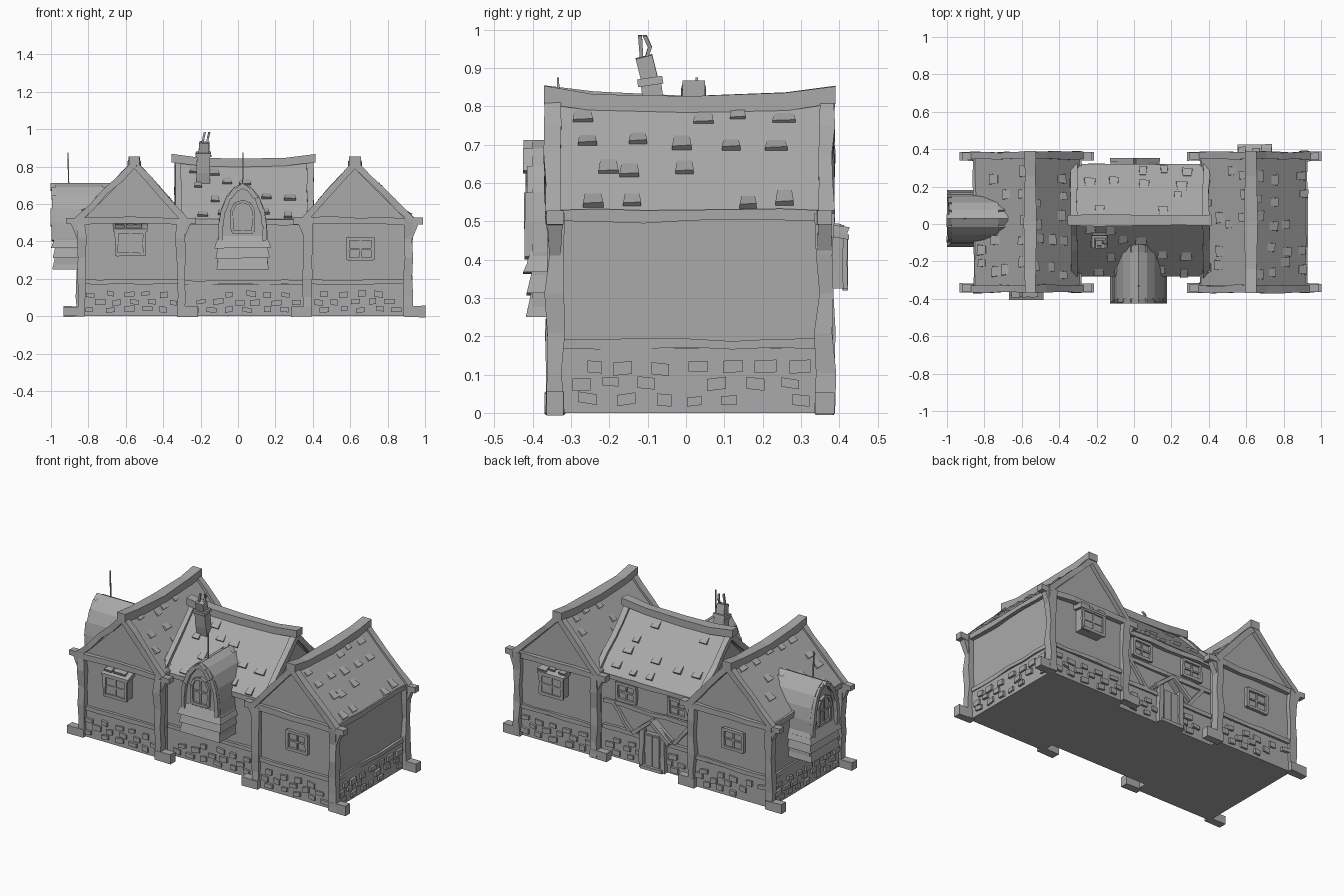
import bpy, bmesh, math, random
from mathutils import Matrix, Vector as V

random.seed(4)
cube = bpy.data.objects.get("Cube")
if cube:
    bpy.data.objects.remove(cube)

GREY = (0.4, 0.4, 0.4, 1)
mat = bpy.data.materials.new("plain grey")
mat.use_nodes = True
mat.diffuse_color = GREY
mat.node_tree.nodes["Principled BSDF"].inputs["Base Color"].default_value = GREY
jit = random.uniform
UP, BACK = V((0, 0, 1)), V((0, 1, 0))
turn = lambda deg: Matrix.Rotation(math.radians(deg), 4, 'Z')
move = lambda x, y, z=0: Matrix.Translation((x, y, z))


def finish(name, bm, M=Matrix()):
    bmesh.ops.transform(bm, matrix=M, verts=bm.verts)
    bmesh.ops.recalc_face_normals(bm, faces=bm.faces)
    me = bpy.data.meshes.new(name)
    bm.to_mesh(me)
    bm.free()
    me.materials.append(mat)
    bpy.context.collection.objects.link(bpy.data.objects.new(name, me))


def loft(bm, rings):
    rows = [[bm.verts.new(p) for p in r] for r in rings]
    n = len(rows[0])
    for a, b in zip(rows, rows[1:]):
        for i in range(n):
            bm.faces.new((a[i], a[(i + 1) % n], b[(i + 1) % n], b[i]))
    bm.faces.new(rows[0])
    bm.faces.new(rows[-1])


def box(bm, x0, x1, y0, y1, z0, z1):
    loft(bm, [[(x0, y0, z), (x1, y0, z), (x1, y1, z), (x0, y1, z)] for z in (z0, z1)])


def prism(bm, pts, axis, a, b):
    """Extrude an (x, z) outline along y, or a (y, z) outline along x."""
    place = (lambda p, t: (p[0], t, p[1])) if axis == 'y' else (lambda p, t: (t, p[0], p[1]))
    loft(bm, [[place(p, t) for p in pts] for t in (a, b)])


def timber(bm, pts, w, d, up=UP, rough=0.15):
    """Crooked hand-cut beam: w across, d along the up direction."""
    pts = [V(p) for p in pts]
    t = (pts[-1] - pts[0]).normalized()
    side = t.cross(up).normalized()
    top = side.cross(t)
    rings = []
    for p in pts:
        k, m = 0.5 * w * (1 + jit(-rough, rough)), 0.5 * d * (1 + jit(-rough, rough))
        rings.append([p + side * k * i + top * m * j for i, j in ((-1, -1), (1, -1), (1, 1), (-1, 1))])
    loft(bm, rings)


def wavy(a, b, n=5, amp=0.006):
    a, b = V(a), V(b)
    return [a.lerp(b, i / n) + V([jit(-amp, amp) for _ in range(3)]) * (0 < i < n) for i in range(n + 1)]


def tiles(bm, origin, along, slope, rows=4, cols=5):
    """Scattered lifted shingles on a roof slope."""
    origin, along, slope = V(origin), V(along), V(slope)
    a, s = along.normalized(), slope.normalized()
    n = a.cross(s)
    n = n if n.z > 0 else -n
    for r in range(rows):
        for c in range(cols):
            if random.random() < 0.25:
                continue
            p = origin + along * ((c + 0.5 + jit(-.3, .3)) / cols) + slope * ((r + 0.5 + jit(-.2, .2)) / rows)
            w, h, lift = jit(.02, .032), jit(.02, .028), jit(.014, .022)
            loft(bm, [[p - a * w - s * h + n * k, p + a * w - s * h + n * k * 0.8,
                       p + a * w * .8 + s * h + n * min(k, .004), p - a * w * .8 + s * h + n * min(k, .004)]
                      for k in (-.005, lift)])


def stones(bm, start, end, out, rows=3, top=0.15):
    """Rough stones standing out of the plinth."""
    start, end, out = V(start), V(end), V(out)
    length = (end - start).length
    a = (end - start) / length
    cols = round(length / 0.095)
    for r in range(rows):
        for c in range(cols):
            if random.random() < 0.12:
                continue
            u = (c + 0.3 + 0.4 * (r % 2) + jit(-.12, .12)) / cols * length
            p = start + a * u + UP * (0.03 + r * (top - 0.03) / rows + jit(0, .012))
            w, h, tilt = jit(.018, .029), jit(.011, .017), jit(-.004, .004)
            loft(bm, [[p - a * w - UP * (h - tilt) + out * k, p + a * w - UP * (h + tilt) + out * k,
                       p + a * w + UP * (h - tilt) + out * k, p - a * w + UP * (h + tilt) + out * k]
                      for k in (-.01, jit(.01, .016))])


def window(name, M, w, h, depth=0.012):
    """Four-pane window facing -y, centred on its own origin."""
    bm = bmesh.new()
    box(bm, -w, w, -depth * .3, .02, -h, h)
    for s in (-1, 1):
        timber(bm, wavy((s * w, -depth / 2, -h * 1.1), (s * w, -depth / 2, h * 1.1), 2, .002), .018, depth, BACK)
        timber(bm, wavy((-w, -depth / 2, s * h), (w, -depth / 2, s * h), 2, .002), depth, .018)
    timber(bm, [(0, -depth * .3, -h), (0, -depth * .3, h)], .01, depth * .8, BACK)
    timber(bm, [(-w, -depth * .3, 0), (w, -depth * .3, 0)], depth * .8, .01)
    finish(name, bm, M)


def wing(side, M):
    """Gabled wing: outer wall on -x, box window on -y, plain window on +y."""
    bm = bmesh.new()
    box(bm, -.255, .265, -.345, .345, 0, .52)
    prism(bm, [(-.25, .52), (.02, .79), (.265, .52)], 'y', -.35, .35)
    finish(side + "_wing_walls", bm, M)

    bm = bmesh.new()
    box(bm, -.262, .27, -.352, .352, 0, .17)
    for s in (-1, 1):
        stones(bm, (-.24, s * .352, 0), (.25, s * .352, 0), (0, s, 0))
    stones(bm, (-.262, -.32, 0), (-.262, .32, 0), (-1, 0, 0))
    finish(side + "_wing_stone_plinth", bm, M)

    bm = bmesh.new()
    prism(bm, [(-.28, .525), (.02, .82), (.29, .525), (.26, .52), (.02, .78), (-.25, .52)], 'y', -.34, .34)
    for x in (-.28, .29):
        tiles(bm, (x, -.31, .525), (0, .62, 0), (.02 - x, 0, .285))
    finish(side + "_wing_roof", bm, M)

    bm = bmesh.new()
    for s in (-1, 1):
        y = s * .352
        for x, o in ((-.265, -1), (.27, 1)):
            timber(bm, wavy((x, y, 0), (x, y, .52), 5, .005), .045, .045, BACK, .22)
            timber(bm, [(x - o * .02, y, .025), (x + o * .092, y, .025)], .05, .055)
            timber(bm, [(x, y, .42), (x + o * .035, y, .5)], .04, .035, BACK)
            timber(bm, wavy((x + o * .02, s * .357, .515), (.02, s * .357, .815), 4, .004), .04, .035)
        timber(bm, wavy((-.345, y, .51), (.35, y, .51), 6, .004), .042, .035)
        timber(bm, wavy((-.26, y, .185), (.265, y, .185), 5, .004), .02, .025)
    timber(bm, wavy((-.26, -.34, .18), (-.26, .34, .18), 6, .004), .02, .025)
    for x in (-.272, .282):
        timber(bm, wavy((x, -.36, .515), (x, .36, .515), 6, .004), .025, .03)
    timber(bm, [(.02, -.38, .83), (.02, -.25, .812), (.02, 0, .805), (.02, .25, .81), (.02, .38, .83)],
           .065, .05)
    finish(side + "_wing_timbers", bm, M)

    # Projecting box window with a little shingled roof
    bm = bmesh.new()
    box(bm, -.075, .075, -.4, -.34, .325, .46)
    prism(bm, [(-.415, .465), (-.34, .495), (-.34, .465), (-.415, .452)], 'x', -.092, .092)
    tiles(bm, (-.08, -.415, .466), (.16, 0, 0), (0, .07, .028), 1, 3)
    finish(side + "_wing_box_window", bm, M)
    window(side + "_wing_box_window_frame", M @ move(0, -.4, .39), .075, .06)
    window(side + "_wing_plain_window", M @ turn(180) @ move(.01, -.345, .36), .068, .055, .02)


def bay(name, M):
    """Arched oriel facing -y, clad in lapped boards."""
    arch = [(.13, .42), (.128, .5), (.115, .575), (.085, .645), (.045, .69), (0, .712)]
    bm = bmesh.new()
    prism(bm, [(-.135, .25), (.135, .25), (.135, .42)] + arch[1:] + [(-x, z) for x, z in arch[-2::-1]],
          'y', -.4, -.15)
    finish(name + "_body", bm, M)

    bm = bmesh.new()
    for (x0, z0), (x1, z1) in zip(arch, arch[1:]):
        for s in (-1, 1):
            quad = [(s * x0, z0 - .012), (s * x1, z1), (s * (x1 - .02), z1 - .018), (s * (x0 - .025), z0 - .02)]
            prism(bm, quad, 'y', -.422 + jit(-.006, .008), -.1 if z0 > .55 else -.2)
    for z0, z1, w, y in ((.25, .315, .14, -.418), (.31, .37, .145, -.416), (.365, .4, .152, -.425),
                         (.395, .43, .14, -.415)):
        d = jit(-.004, .004)
        loft(bm, [[(-w, y, z0 + d), (w, y, z0 - d), (w, -.2, z0 - d), (-w, -.2, z0 + d)],
                  [(-w + .012, y + .014, z1), (w - .012, y + .014, z1),
                   (w - .012, -.2, z1), (-w + .012, -.2, z1)]])
    timber(bm, [(0, -.33, .7), (.002, -.334, .875)], .006, .006, BACK)
    finish(name + "_boards", bm, M)

    # Arched window with cross bars
    bm = bmesh.new()
    frame = [(-.055, .45), (-.06, .56), (-.04, .6), (0, .615), (.04, .6), (.06, .56), (.055, .45)]
    prism(bm, frame, 'y', -.404, -.38)
    for a, b in zip(frame, frame[1:] + frame[:1]):
        timber(bm, [(a[0], -.405, a[1]), (b[0], -.405, b[1])], .016, .022, BACK, .1)
    timber(bm, [(0, -.404, .45), (0, -.404, .61)], .01, .014, BACK)
    timber(bm, [(-.055, -.404, .53), (.055, -.404, .53)], .014, .01)
    finish(name + "_window", bm, M)


wing("right", move(-.575, .01))
wing("left", move(.645, .01) @ turn(180))
bay("front_bay", move(.025, 0))
bay("side_bay", move(-.575, .03) @ turn(-90))

# Central hall between the wings
bm = bmesh.new()
box(bm, -.33, .38, -.255, .295, 0, .53)
prism(bm, [(-.255, .53), (.02, .8), (.295, .53)], 'x', -.31, .375)
finish("hall_walls", bm)

bm = bmesh.new()
box(bm, -.33, .38, -.265, .305, 0, .17)
for y, s in ((-.265, -1), (.305, 1)):
    stones(bm, (-.27, y, 0), (.33, y, 0), (0, s, 0))
finish("hall_stone_plinth", bm)

bm = bmesh.new()
prism(bm, [(-.28, .52), (.02, .825), (.32, .52), (.29, .51), (.02, .785), (-.25, .51)], 'x', -.315, .38)
for y in (-.28, .32):
    tiles(bm, (-.27, y, .52), (.6, 0, 0), (0, .02 - y, .3))
finish("hall_roof", bm)

bm = bmesh.new()
for x in (-.32, .385):
    for y in (-.28, .32):
        timber(bm, wavy((x, y, .525), (x, .02, .82), 4, .004), .035, .035)
timber(bm, [(-.355, .02, .845), (-.2, .02, .825), (0, .02, .82), (.25, .02, .825), (.415, .02, .845)], .06, .04)
for y in (-.265, .305):
    timber(bm, wavy((-.3, y, .18), (.36, y, .18), 6, .004), .02, .025)
    timber(bm, wavy((-.3, y, .505), (.36, y, .505), 6, .004), .03, .03)
timber(bm, wavy((-.3, .3, .34), (.36, .3, .34), 6, .004), .02, .025)
for s in (-1, 1):
    timber(bm, wavy((.02 + s * .27, .3, .34), (.02 + s * .15, .3, .19), 3, .003), .02, .025, BACK)
finish("hall_timbers", bm)
for name, x in (("hall_left_window", .2), ("hall_right_window", -.16)):
    window(name, move(x, .297, .425) @ turn(180), .062, .05, .02)

# Back door under a small pitched canopy
bm = bmesh.new()
box(bm, -.05, .06, .29, .322, 0, .22)
for s in (-1, 1):
    timber(bm, wavy((.005 + s * .075, .32, 0), (.005 + s * .07, .32, .24), 3, .004), .03, .03, BACK)
    for k in range(3):
        y = .31 + k * .017
        timber(bm, wavy((.005 + s * .125, y, .2 + jit(-.01, .01)), (.005, y, .31), 2, .004), .02, .022)
    for k in (-.025, .025):
        box(bm, .005 + k - .022, .005 + k + .022, .32, .327, .01, .21)
box(bm, -.07, .08, .3, .345, 0, .02)
finish("back_door_porch", bm)

# Leaning chimney with two pots
bm = bmesh.new()
timber(bm, [(-.185, -.06, .68), (-.185, -.08, .77), (-.185, -.092, .865)], .07, .055, BACK, .06)
timber(bm, [(-.185, -.092, .855), (-.185, -.095, .875)], .082, .064, BACK, .05)
timber(bm, [(-.183, -.095, .87), (-.18, -.11, .93)], .055, .042, BACK, .06)
for k in (-.012, .012):
    timber(bm, [(-.178 + k, -.11 + k / 2, .925), (-.172 + k, -.106 + k, .955), (-.165 + k, -.114 + k / 2, .985)],
           .012, .01, BACK)
finish("chimney", bm)
